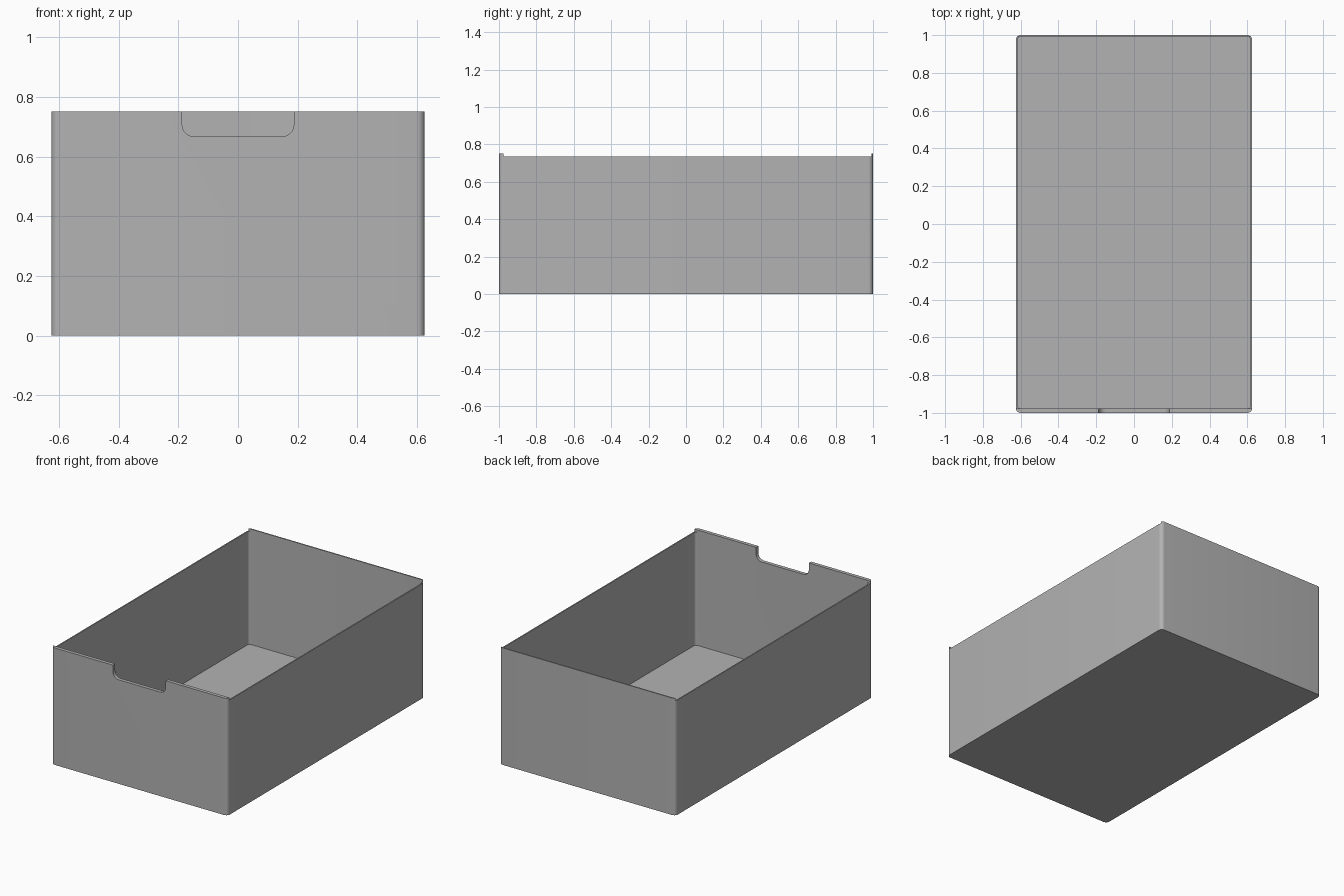
import bpy
import bmesh
from math import cos, sin, pi

cube = bpy.data.objects.get("Cube")
if cube:
    bpy.data.objects.remove(cube, do_unlink=True)

grey = bpy.data.materials.new("plain grey")
grey.use_nodes = True
colour = (0.45, 0.45, 0.45, 1)
grey.diffuse_color = colour
grey.node_tree.nodes["Principled BSDF"].inputs["Base Color"].default_value = colour


def prism(name, u, v, w, radius=0.0, upright=True):
    """Rounded rectangle u by v, extruded over w (along z, or along y if not upright)."""
    steps = 8 if radius else 0
    corners = [(u[1], v[1], -1, -1), (u[0], v[1], 1, -1),
               (u[0], v[0], 1, 1), (u[1], v[0], -1, 1)]
    bm = bmesh.new()
    ring = []
    for i, (cu, cv, su, sv) in enumerate(corners):
        for k in range(steps + 1):
            a = (i + k / max(steps, 1)) * pi / 2
            pu = cu + radius * (su + cos(a))
            pv = cv + radius * (sv + sin(a))
            ring.append(bm.verts.new((pu, pv, w[0]) if upright else (pu, w[0], pv)))
    face = bm.faces.new(ring)
    new = bmesh.ops.extrude_face_region(bm, geom=[face])["geom"]
    d = w[1] - w[0]
    bmesh.ops.translate(bm, verts=[g for g in new if isinstance(g, bmesh.types.BMVert)],
                        vec=(0, 0, d) if upright else (0, d, 0))
    bmesh.ops.recalc_face_normals(bm, faces=bm.faces)
    mesh = bpy.data.meshes.new(name)
    bm.to_mesh(mesh)
    bm.free()
    obj = bpy.data.objects.new(name, mesh)
    bpy.context.collection.objects.link(obj)
    mesh.materials.append(grey)
    return obj


# Body block with rounded upright corners
box = prism("storage_box", (-0.625, 0.625), (-1, 1), (0, 0.75), 0.025)

cutters = [
    # Cavity: thin sides, back and floor, thicker front
    prism("cavity_cutter", (-0.617, 0.617), (-0.977, 0.992), (0.01, 1), 0.017),
    # Side walls sit slightly lower than the front and back
    prism("side_rim_cutter", (-0.8, 0.8), (-0.977, 0.991), (0.735, 1)),
    # Finger notch in the front wall
    prism("notch_cutter", (-0.187, 0.187), (0.667, 1), (-1.2, -0.9), 0.04, False),
]

# Cut the block and drop the cutters
bpy.context.view_layer.objects.active = box
for cutter in cutters:
    cutter.hide_render = True
    mod = box.modifiers.new(cutter.name, "BOOLEAN")
    mod.operation = "DIFFERENCE"
    mod.solver = "EXACT"
    mod.object = cutter
    bpy.ops.object.modifier_apply(modifier=mod.name)
    bpy.data.objects.remove(cutter, do_unlink=True)

# Smooth rounded corners, crisp edges
bpy.ops.object.select_all(action="DESELECT")
box.select_set(True)
bpy.ops.object.shade_smooth_by_angle(angle=pi / 6)
